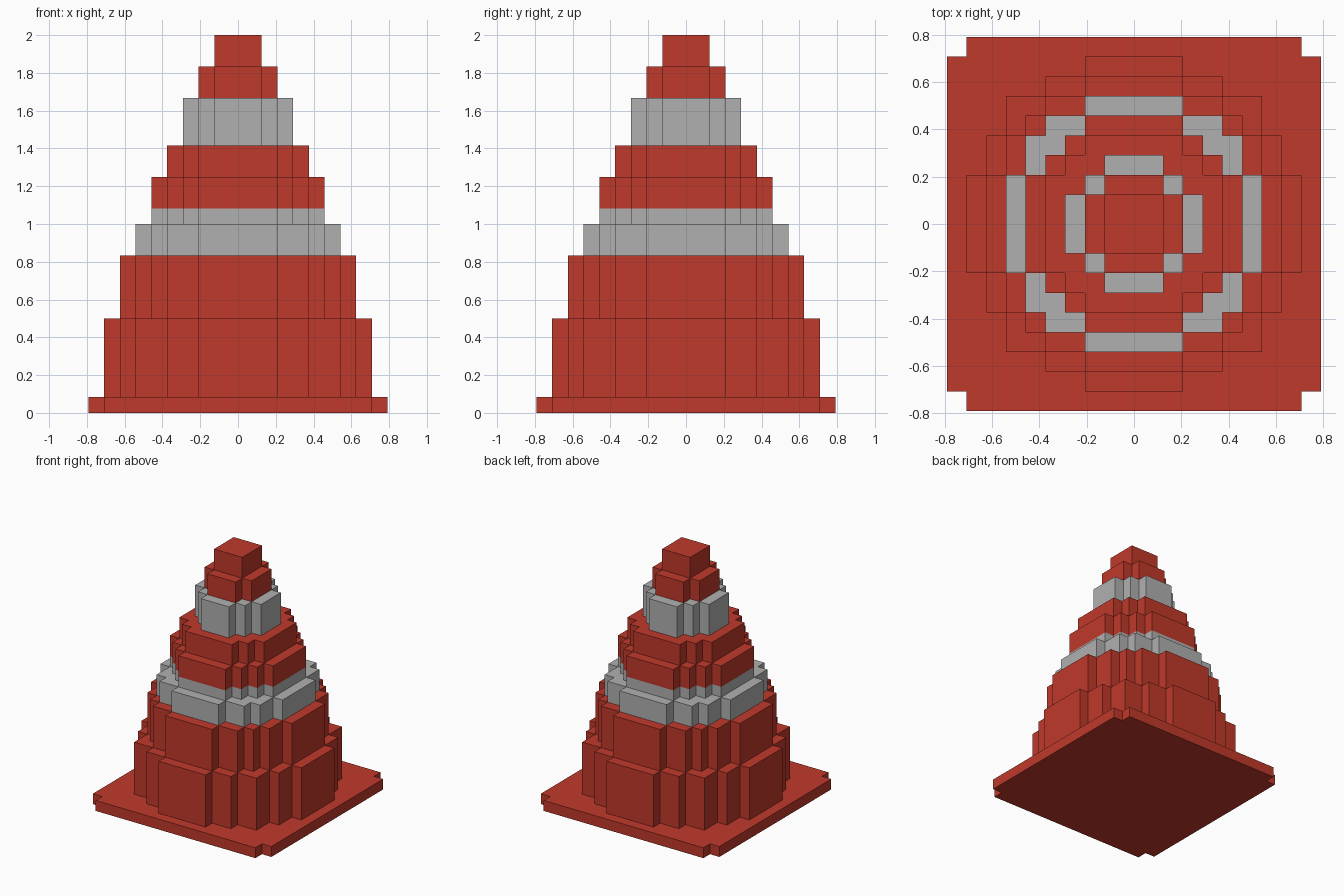
import bpy, bmesh

if "Cube" in bpy.data.objects:
    bpy.data.objects.remove(bpy.data.objects["Cube"])

U = 1 / 12  # voxel size


def material(name, rgb):
    m = bpy.data.materials.new(name)
    m.diffuse_color = (*rgb, 1)
    m.use_nodes = True
    m.node_tree.nodes["Principled BSDF"].inputs["Base Color"].default_value = m.diffuse_color
    return m


RED = material("red", (0.527, 0.041, 0.024))
GREY = material("light grey", (0.434, 0.434, 0.434))


def disc(r):
    """Voxel cells whose centres lie inside a circle of radius r."""
    n = range(-10, 11)
    return {(x, y) for x in n for y in n if x * x + y * y <= r * r}


# square base with its four corner cells removed
plate = {(x, y) for x in range(-9, 10) for y in range(-9, 10)
         if not (abs(x) == 9 and abs(y) == 9)}

# name, footprint, bottom, top (in voxels), colour
tiers = [
    ("base_plate", plate, 0, 1, RED),
    ("lower_body", disc(8.5), 1, 6, RED),
    ("middle_body", disc(7.5), 6, 10, RED),
    ("lower_stripe", disc(6.5), 10, 12, GREY),
    ("lower_stripe_rim", disc(5.5), 12, 13, GREY),
    ("upper_body", disc(5.5), 13, 15, RED),
    ("upper_body_step", disc(4.5), 15, 17, RED),
    ("upper_stripe", disc(3.5), 17, 20, GREY),
    ("neck", disc(2.5), 20, 22, RED),
    ("tip", disc(1.5), 22, 24, RED),
]


def build_tier(name, cells, z0, z1, mat, above, has_bottom):
    bm = bmesh.new()

    def quad(pts):
        bm.faces.new([bm.verts.new((x * U, y * U, z * U)) for x, y, z in pts])

    for x, y in cells:
        corners = [(x - .5, y - .5), (x + .5, y - .5), (x + .5, y + .5), (x - .5, y + .5)]
        # outer walls
        for i, (dx, dy) in enumerate([(0, -1), (1, 0), (0, 1), (-1, 0)]):
            if (x + dx, y + dy) not in cells:
                a, b = corners[i], corners[(i + 1) % 4]
                quad([(*a, z0), (*b, z0), (*b, z1), (*a, z1)])
        # exposed top, and underside of the base
        if (x, y) not in above:
            quad([(*c, z1) for c in corners])
        if has_bottom:
            quad([(*c, z0) for c in reversed(corners)])
    bmesh.ops.remove_doubles(bm, verts=bm.verts[:], dist=1e-4)
    me = bpy.data.meshes.new(name)
    bm.to_mesh(me)
    bm.free()
    me.materials.append(mat)
    bpy.context.collection.objects.link(bpy.data.objects.new(name, me))


for i, (name, cells, z0, z1, mat) in enumerate(tiers):
    above = tiers[i + 1][1] if i + 1 < len(tiers) else set()
    build_tier(name, cells, z0, z1, mat, above, i == 0)
